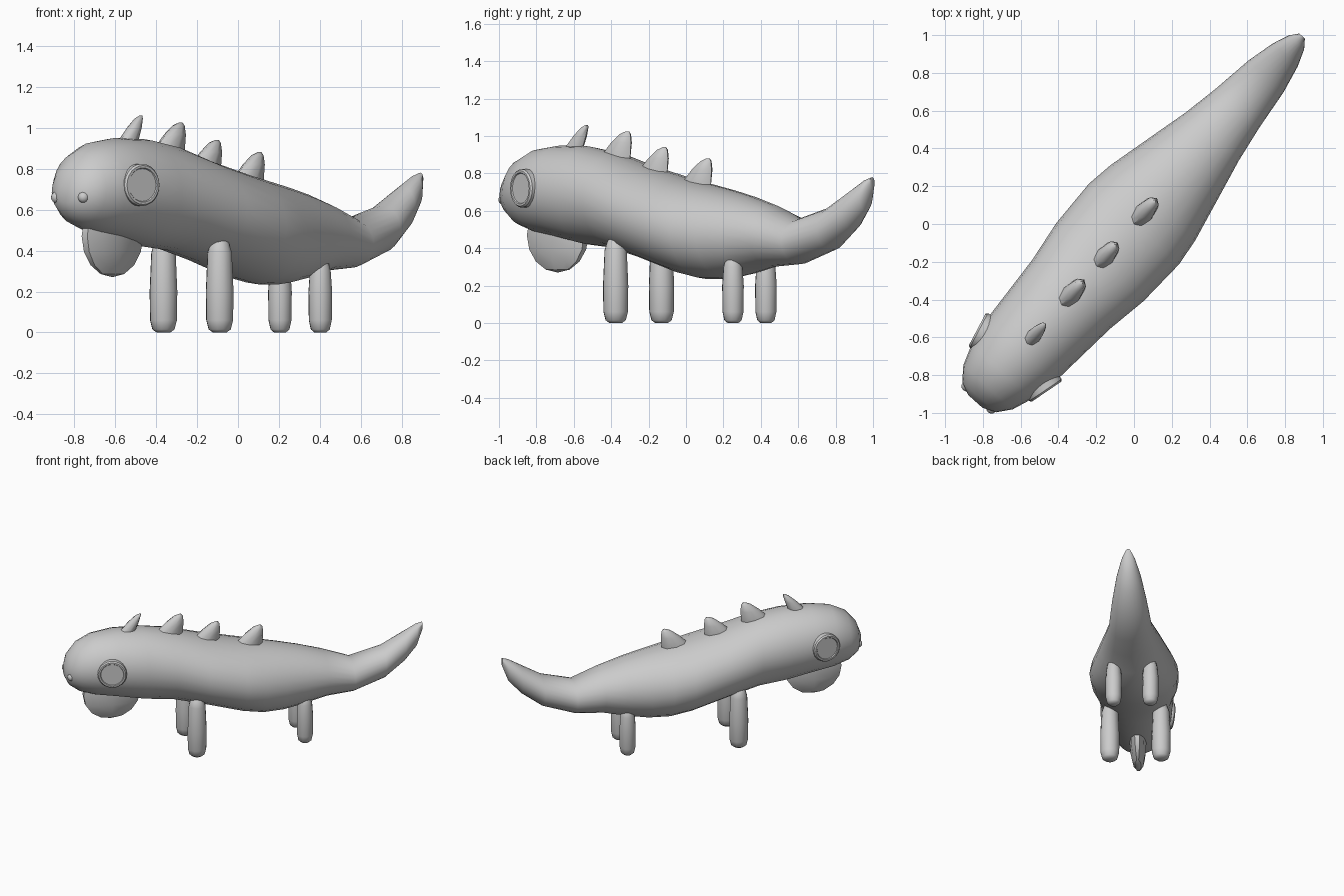
import bpy, bmesh
from math import sin, cos, pi, radians
from mathutils import Vector, Matrix

cube = bpy.data.objects.get("Cube")
if cube:
    bpy.data.objects.remove(cube, do_unlink=True)

HEADING = radians(48.2)  # the creature's long axis runs diagonally

grey = bpy.data.materials.new("plain_grey")
grey.use_nodes = True
grey.diffuse_color = (0.6, 0.6, 0.6, 1)
grey.node_tree.nodes["Principled BSDF"].inputs["Base Color"].default_value = grey.diffuse_color


def finish(name, bm, angle=45):
    """Turn a bmesh (x along the body, y sideways) into a placed, shaded object."""
    bmesh.ops.recalc_face_normals(bm, faces=bm.faces)
    mesh = bpy.data.meshes.new(name)
    bm.to_mesh(mesh)
    bm.free()
    mesh.materials.append(grey)
    obj = bpy.data.objects.new(name, mesh)
    obj.rotation_euler.z = HEADING
    bpy.context.collection.objects.link(obj)
    bpy.ops.object.select_all(action='DESELECT')
    obj.select_set(True)
    bpy.context.view_layer.objects.active = obj
    bpy.ops.object.shade_smooth_by_angle(angle=radians(angle))
    return obj


def loft(name, rings, sides, angle=45):
    """Skin elliptical rings given as (centre, half axis, half axis), capped."""
    bm = bmesh.new()
    loops = []
    for centre, a, b in rings:
        turns = [2 * pi * i / sides for i in range(sides)]
        loops.append([bm.verts.new(centre + a * cos(t) + b * sin(t)) for t in turns])
    for low, high in zip(loops, loops[1:]):
        for i in range(sides):
            j = (i + 1) % sides
            bm.faces.new((low[i], low[j], high[j], high[i]))
    bm.faces.new(loops[0])
    bm.faces.new(loops[-1])
    return finish(name, bm, angle)


def ball(name, centre, size, u, v, angle=45):
    bm = bmesh.new()
    bmesh.ops.create_uvsphere(bm, u_segments=u, v_segments=v, radius=1,
                              matrix=Matrix.LocRotScale(Vector(centre), None, Vector(size)))
    return finish(name, bm, angle)


X, Y, Z = Vector((1, 0, 0)), Vector((0, 1, 0)), Vector((0, 0, 1))

# Body and tail: station, top, bottom, half width
stations = [
    (-1.26, .72, .63, .05), (-1.23, .80, .57, .12), (-1.16, .88, .52, .175),
    (-1.05, .93, .485, .215), (-.9, .95, .46, .245), (-.7, .945, .42, .26),
    (-.5, .91, .4, .275), (-.27, .84, .345, .31), (0, .775, .265, .32),
    (.15, .745, .235, .3), (.3, .715, .235, .265), (.45, .68, .26, .23),
    (.62, .63, .3, .19), (.82, .555, .315, .155), (1.05, .62, .39, .125),
    (1.2, .71, .5, .09), (1.29, .765, .6, .055), (1.335, .78, .72, .02),
]
loft("body", [(X * s + Z * (top + low) / 2, Y * w, Z * (top - low) / 2)
              for s, top, low, w in stations], 24, 70)

# Back spikes, leaning towards the tail: tip station, tip height, length scale
spikes = [(-.705, 1.06, .6), (-.415, 1.025, 1), (-.15, .94, 1), (.163, .88, 1)]
# Spike rings: drop from the tip, front edge, back edge, half width
spike_rings = [(.22, -.25, 0, .055), (.13, -.19, .015, .052), (.06, -.115, .02, .042),
               (.015, -.055, .015, .025), (0, -.015, .005, .008)]
for n, (tip, height, scale) in enumerate(spikes, 1):
    rings = []
    for drop, front, back, w in spike_rings:
        lean = (scale - 1) * drop * .9
        mid = tip + (front + back) / 2 + lean * .3
        rings.append((X * mid + Z * (height - drop), X * (back - front) / 2 * scale,
                      Y * w * (.4 + .6 * scale)))
    loft(f"back_spike_{n}", rings, 8, 50)

# Throat pouch
ball("throat_pouch", (-.92, 0, .47), (.215, .06, .2), 10, 8, 30)

# Rounded legs: station, side offset, radius, top
legs = {"front": (-.34, .184, .069, .46), "rear": (.455, .132, .059, .37)}
# Paired parts on both sides of the body
for side, label in ((-1, "left"), (1, "right")):
    for name, (s, offset, radius, top) in legs.items():
        profile = [(0, .5), (.015, .8), (.06, .97), (.2, 1), (top - .07, .88),
                   (top - .02, .65), (top, .3)]
        loft(f"{name}_leg_{label}", [(X * s + Y * side * offset + Z * h, X * radius * r, Y * radius * r)
                                     for h, r in profile], 12, 50)

    # Eye disc with a raised rim around a flat panel
    out = Vector((-sin(radians(14)), side * cos(radians(14)), 0))
    along = Z.cross(out)
    centre = X * -.965 + Y * side * .225
    loft(f"eye_{label}", [(centre + Z * .72 + out * d, along * r, Z * r)
                          for d, r in ((-.06, .103), (.012, .103), (.022, .095),
                                       (.022, .084), (.016, .08))], 24, 35)

    # Nostril bead
    ball(f"nostril_{label}", (-1.23, side * .088, .66), (.028, .028, .028), 12, 8)
